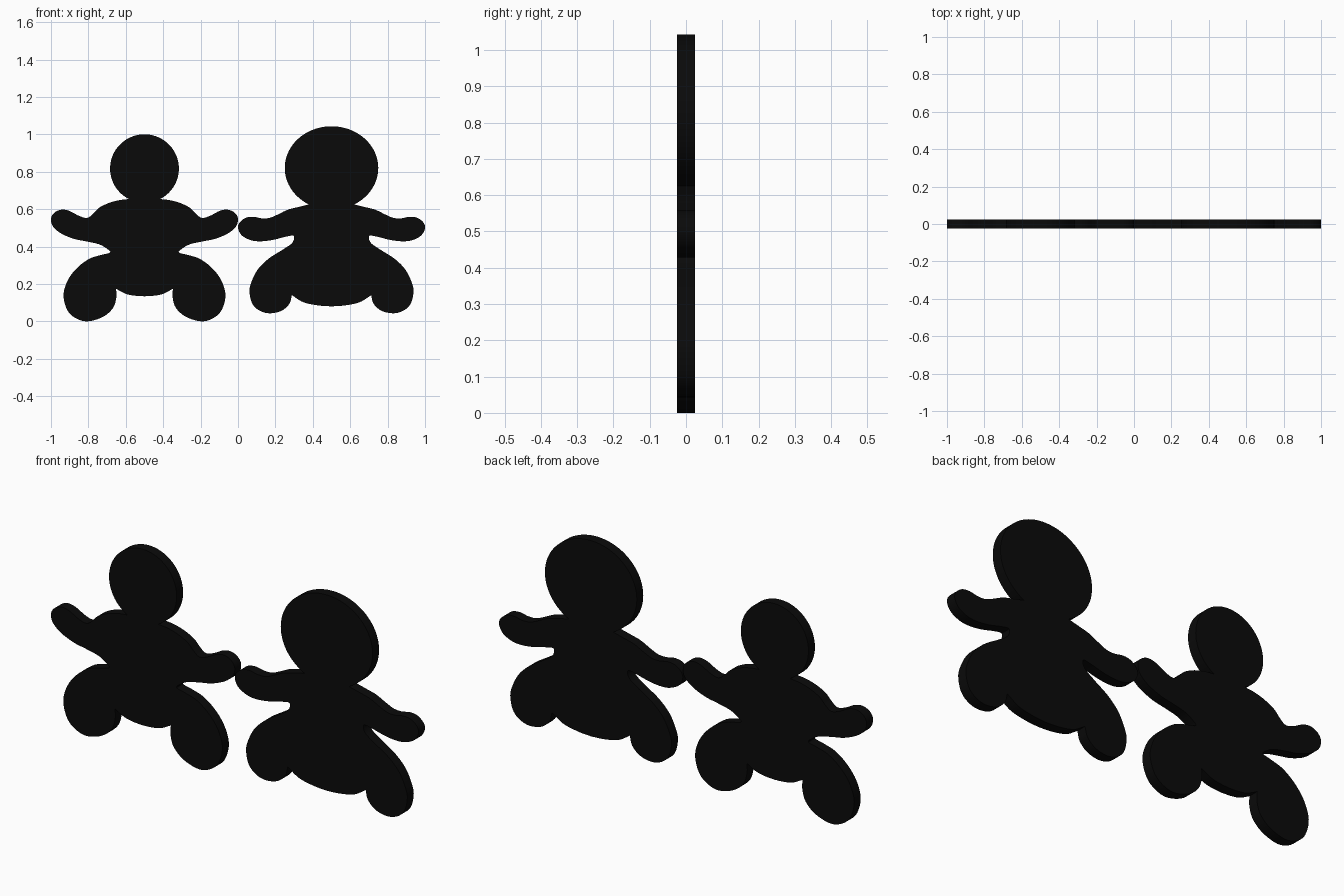
import bpy, bmesh
from math import sin, cos, radians
from mathutils import Vector

if "Cube" in bpy.data.objects:
    bpy.data.objects.remove(bpy.data.objects["Cube"])

DEPTH = 0.05

black = bpy.data.materials.new("black")
black.diffuse_color = (0.003, 0.003, 0.003, 1)
black.use_nodes = True
black.node_tree.nodes["Principled BSDF"].inputs["Base Color"].default_value = black.diffuse_color


def spline(points, steps=5):
    """Smooth curve through the points, ends included."""
    p = [Vector(q) for q in points]
    p = [2 * p[0] - p[1]] + p + [2 * p[-1] - p[-2]]
    out = []
    for a, b, c, d in zip(p, p[1:], p[2:], p[3:]):
        for i in range(steps):
            t = i / steps
            out.append(0.5 * (2 * b + (c - a) * t + (2 * a - 5 * b + 4 * c - d) * t * t
                              + (3 * b - a - 3 * c + d) * t ** 3))
    return out + [p[-2]]


def figure(name, cx, head, arm, leg, belly):
    """Flat figure: right half outline, mirrored about cx and extruded."""
    hz, rx, rz, end = head
    half = [Vector((rx * sin(radians(end * i / 32)), hz + rz * cos(radians(end * i / 32))))
            for i in range(33)]
    neck = tuple(half[-1])
    half += spline([neck] + arm + leg)[1:]       # shoulder, arm, waist and leg
    half += spline([leg[-1]] + belly)[1:]        # underside of the belly
    outline = half + [Vector((-p.x, p.y)) for p in half[-2:0:-1]]

    bm = bmesh.new()
    face = bm.faces.new([bm.verts.new((cx + p.x, -DEPTH / 2, p.y)) for p in outline])
    ext = bmesh.ops.extrude_face_region(bm, geom=[face], use_keep_orig=True)
    verts = [g for g in ext["geom"] if isinstance(g, bmesh.types.BMVert)]
    bmesh.ops.translate(bm, verts=verts, vec=(0, DEPTH, 0))
    bmesh.ops.recalc_face_normals(bm, faces=bm.faces)
    mesh = bpy.data.meshes.new(name)
    bm.to_mesh(mesh)
    bm.free()
    mesh.materials.append(black)
    obj = bpy.data.objects.new(name, mesh)
    bpy.context.collection.objects.link(obj)
    bpy.ops.object.select_all(action="DESELECT")
    obj.select_set(True)
    bpy.context.view_layer.objects.active = obj
    bpy.ops.object.shade_smooth_by_angle(angle=radians(30))


# left figure: round head, raised arms
figure("small_headed_figure", -0.5, (0.817, 0.184, 0.183, 153),
       [(.135, .648), (.19, .633), (.243, .607), (.275, .575), (.307, .553), (.35, .564),
        (.403, .591), (.446, .597), (.483, .58), (.5, .548), (.489, .507), (.446, .47),
        (.377, .441), (.313, .428), (.243, .412), (.2, .388), (.184, .368)],
       [(.232, .355), (.296, .334), (.36, .286), (.409, .222), (.433, .142), (.414, .063),
        (.371, .019), (.305, 0), (.222, .024), (.168, .072), (.15, .131), (.152, .174)],
       [(.099, .147), (.05, .137), (0, .134)])

# right figure: wide head, level arms, fuller belly
figure("large_headed_figure", 0.5, (0.82, 0.25, 0.223, 151),
       [(.183, .61), (.236, .596), (.29, .57), (.332, .553), (.375, .551), (.418, .559),
        (.46, .553), (.493, .526), (.499, .494), (.477, .457), (.428, .433), (.375, .428),
        (.311, .436), (.247, .452), (.202, .457), (.21, .42)],
       [(.263, .382), (.338, .334), (.396, .275), (.432, .2), (.438, .152), (.423, .094),
        (.386, .058), (.332, .043), (.268, .056), (.225, .094), (.212, .14)],
       [(.15, .102), (.07, .085), (0, .08)])
